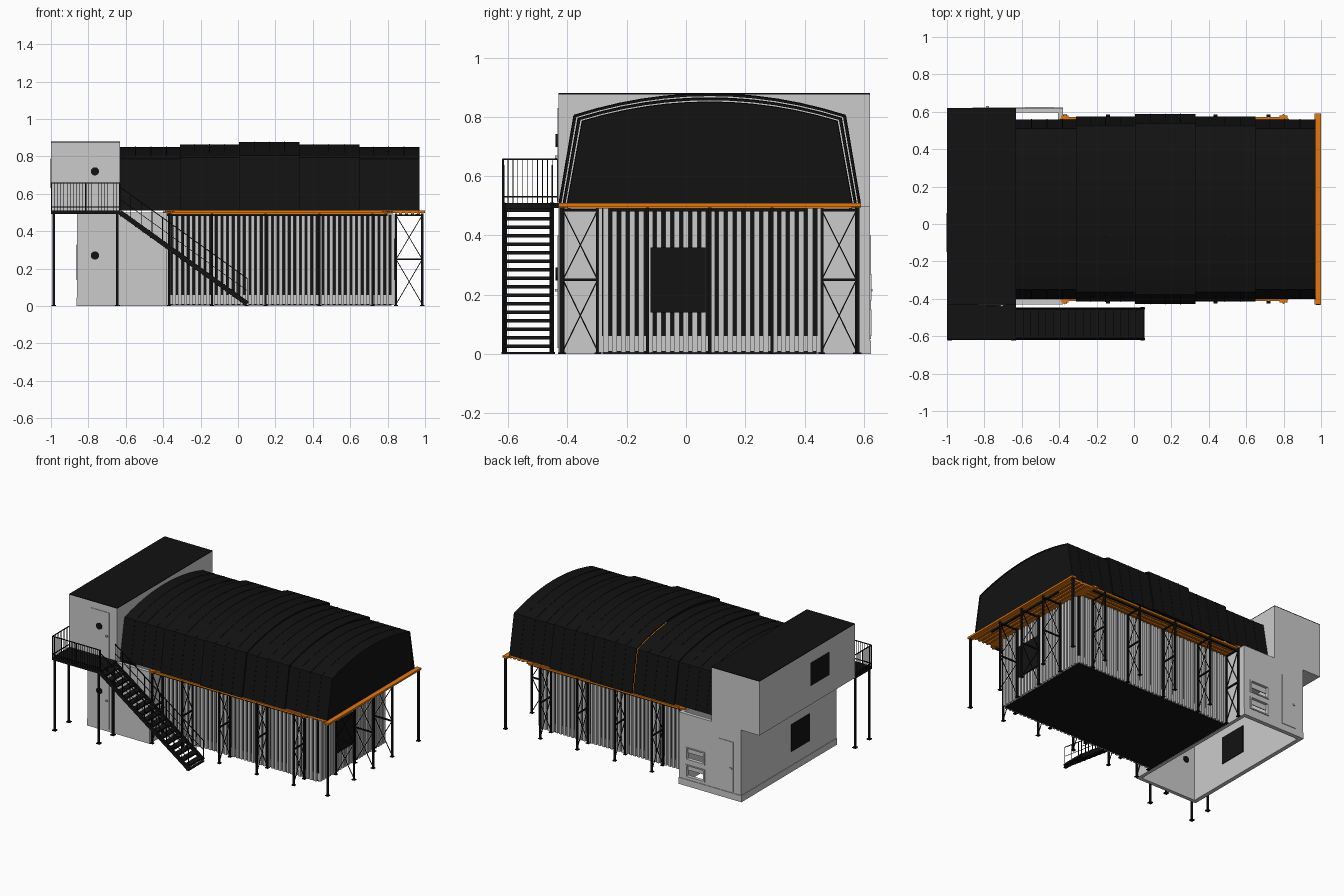
import bpy, bmesh, math
from mathutils import Vector, Matrix

if "Cube" in bpy.data.objects:
    bpy.data.objects.remove(bpy.data.objects["Cube"])

def material(name, col):
    m = bpy.data.materials.new(name)
    m.diffuse_color = (*col, 1)
    m.use_nodes = True
    m.node_tree.nodes["Principled BSDF"].inputs["Base Color"].default_value = m.diffuse_color
    return m

BLACK = material("black", (0.006, 0.006, 0.006))
ORANGE = material("orange", (0.75, 0.19, 0.008))


class Part:
    """Collects primitives into one named mesh object."""
    def __init__(self, name, mat=None):
        self.name, self.mat, self.bm = name, mat, bmesh.new()

    def box(self, x0, x1, y0, y1, z0, z1):
        m = Matrix.Translation(((x0 + x1) / 2, (y0 + y1) / 2, (z0 + z1) / 2)) @ \
            Matrix.Diagonal((x1 - x0, y1 - y0, z1 - z0, 1))
        bmesh.ops.create_cube(self.bm, size=1, matrix=m)
        return self

    def bar(self, a, b, w=0.006, h=None):
        a, b = Vector(a), Vector(b)
        d = b - a
        m = Matrix.Translation((a + b) / 2) @ d.to_track_quat('Z', 'Y').to_matrix().to_4x4() @ \
            Matrix.Diagonal((w, h or w, d.length, 1))
        bmesh.ops.create_cube(self.bm, size=1, matrix=m)
        return self

    def disc(self, c, r, depth):
        m = Matrix.Translation(c) @ Matrix.Rotation(math.pi / 2, 4, 'X')
        bmesh.ops.create_cone(self.bm, cap_ends=True, segments=24, radius1=r, radius2=r, depth=depth, matrix=m)
        return self

    def done(self):
        bmesh.ops.recalc_face_normals(self.bm, faces=self.bm.faces)
        me = bpy.data.meshes.new(self.name)
        self.bm.to_mesh(me)
        self.bm.free()
        if self.mat:
            me.materials.append(self.mat)
        ob = bpy.data.objects.new(self.name, me)
        bpy.context.collection.objects.link(ob)
        return ob


# Upper office block and its black roof
Part("upper_block").box(-1, -.63, -.43, .62, .5, .875).done()
Part("upper_block_roof", BLACK).box(-1, -.63, -.43, .62, .875, .88).done()

# Lower block: open shell with two window openings in the back wall
t = .025
p = Part("lower_block_walls")
p.box(-.86, -.38, -.43, -.43 + t, 0, .5)
p.box(-.86, -.86 + t, -.43 + t, .62 - t, 0, .5)
p.box(-.38 - t, -.38, -.43 + t, .62 - t, 0, .5)
p.box(-.86, -.58, .62 - t, .62, 0, .5).box(-.43, -.38, .62 - t, .62, 0, .5)
for z0, z1 in ((0, .06), (.15, .18), (.27, .5)):
    p.box(-.58, -.43, .62 - t, .62, z0, z1)
p.done()
p = Part("back_window_frames")
for z0, z1 in ((.06, .15), (.18, .27)):
    for x in (-.58, -.44):
        p.box(x, x + .01, .6, .625, z0, z1)
    for z in (z0, z1 - .008):
        p.box(-.58, -.43, .6, .625, z, z + .008)
    p.box(-.57, -.44, .6, .606, (z0 + z1) / 2, z1)
p.done()
p = Part("plinth")
p.box(-.864, -.38, .62, .624, 0, .045).box(-.864, -.86, -.43, .62, 0, .045).done()

# Doors with round windows, handles and a back door
p = Part("doors")
g = Part("door_round_windows", BLACK)
for z0, z1, zc in ((.02, .40, .27), (.515, .83, .72)):
    p.box(-.835, -.69, -.434, -.43, z0, z1)
    p.box(-.715, -.70, -.442, -.434, zc - .06, zc - .05)
    g.disc((-.765, -.434, zc), .022, .012)
p.box(-.80, -.69, .62, .624, .05, .40).box(-.79, -.775, .624, .63, .21, .22)
p.done()
g.disc((-.765, -.403, .27), .022, .006)
g.done()

# Dark square windows on the left side and on the hall end
p = Part("square_windows", BLACK)
p.box(-1.0, -.99, -.15, .06, .63, .79)
p.bm.verts.ensure_lookup_table()
for v in p.bm.verts:
    v.co.x -= .002
p.box(-.864, -.83, -.13, .07, .14, .33)
p.box(.80, .845, -.12, .065, .14, .36)
p.done()

# Hall: floor, inner box, ribbed cladding and dark strips between ribs
HX0, HX1, HY0, HY1 = -.38, .82, -.28, .44
Part("hall_floor", BLACK).box(HX0, HX1, HY0, HY1, .002, .01).done()
Part("hall_core").box(HX0, HX1, HY0, HY1, .01, .49).done()
ribs, gaps = Part("cladding_ribs"), Part("cladding_dark_strips", BLACK)
n = 40
for i in range(n):
    x = HX0 + (HX1 - HX0) * i / n
    for y, s in ((HY0, -1), (HY1, 1)):
        a, b = sorted((y, y + s * .016))
        ribs.box(x, x + .018, a, b, .005, .49)
        a, b = sorted((y, y + s * .003))
        gaps.box(x + .018, x + .03, a, b, .06, .49)
n = 24
for i in range(n):
    y = HY0 + (HY1 - HY0) * i / n
    ribs.box(HX1, HX1 + .016, y, y + .018, .005, .49)
    gaps.box(HX1, HX1 + .003, y + .018, y + .03, .06, .49)
ribs.done()
gaps.done()

# Top band above the cladding
p = Part("wall_top_band", BLACK)
p.box(-.38, .80, HY0 - .12, HY0 - .11, .48, .492).box(-.38, .80, HY1 + .11, HY1 + .12, .48, .492)
p.box(.95, .96, -.25, .40, .48, .492).done()

# Braced support frames: two posts, a middle bar and two crosses
p = Part("support_frames", BLACK)
def frame(a, b):
    at = lambda q, z: (q[0], q[1], z)
    for q in (a, b):
        p.bar(at(q, 0), at(q, .495), .011)
        p.box(q[0] - .011, q[0] + .011, q[1] - .011, q[1] + .011, 0, .005)
    p.bar(at(a, .25), at(b, .25), .009)
    p.bar(at(a, .485), at(b, .485), .009)
    for z0, z1 in ((.01, .25), (.25, .485)):
        p.bar(at(a, z0), at(b, z1), .004)
        p.bar(at(a, z1), at(b, z0), .004)
for x in (-.37, -.14, .147, .435, .72):
    frame((x, -.415), (x, -.298))
    frame((x, .575), (x, .458))
for y in (-.13, .08, .29):
    frame((.985, y), (.845, y))
for y in (-.42, .58):
    p.bar((.985, y, 0), (.985, y, .495), .012)
    p.box(.973, .997, y - .012, y + .012, 0, .005)
p.done()

# Orange deck under the roof, with joists, end beam and bracket tips
p = Part("orange_deck", ORANGE)
p.box(-.39, .97, -.40, .56, .498, .51)
for i in range(4):
    d = i * .032
    p.box(-.39, .80, -.412 + d, -.397 + d, .49, .503)
    p.box(-.39, .80, .557 - d, .572 - d, .49, .503)
    p.box(.972 - d - .015, .972 - d, -.40, .56, .49, .503)
p.box(.965, 1, -.43, .59, .497, .51)
for x in (-.37, .80):
    for y in (-.40, .56):
        p.bar((x, y, .497), (x, y, .508), .042)
        c = Matrix.Translation((x, y, .5)) @ Matrix.Rotation(math.pi / 4, 4, 'Z') @ Matrix.Diagonal((.042, .042, .012, 1))
        bmesh.ops.create_cube(p.bm, size=1, matrix=c)
p.done()

# Arched roof: five nested shells, the tallest in the middle
YC = .08
def arch(off):
    half, sh, top = .508 - off, .805 - off * .7, .878 - off
    pts = [(-half, .51)]
    for i in range(13):
        u = -1 + i / 6
        pts.append((u * (.458 - off), sh + (top - sh) * (1 - u * u)))
    return [(YC + y, z) for y, z in pts + [(half, .51)]]

def roof_section(name, x0, x1, off, cap):
    p = Part(name, BLACK)
    rings = [[p.bm.verts.new((x, y, z)) for y, z in arch(o)]
             for x, o in ((x0, off), (x1, off), (x1, off + .008), (x0, off + .008))]
    k = len(rings[0])
    for a in range(4):
        r, s = rings[a], rings[(a + 1) % 4]
        for i in range(k - 1):
            p.bm.faces.new((r[i], r[i + 1], s[i + 1], s[i]))
    for e in (0, -1):
        p.bm.faces.new([r[e] for r in rings])
    if cap:
        p.bm.faces.new([p.bm.verts.new((x1 - .003, y, z)) for y, z in arch(off + .004)])
    # thin hoops over the covering
    for j in range(1, 4):
        x = x0 + (x1 - x0) * j / 4
        q = arch(off)
        for a, b in zip(q, q[1:]):
            p.bar((x, *a), (x, *b), .004)
    p.done()

roof_section("roof_section_1", -.63, -.30, .028, False)
roof_section("roof_section_2", -.31, .005, .014, False)
roof_section("roof_section_3", .005, .33, 0, False)
roof_section("roof_section_4", .32, .65, .014, False)
roof_section("roof_section_5", .64, .97, .028, True)

# Entrance platform with posts and railing
p = Part("platform", BLACK)
p.box(-1, -.63, -.62, -.43, .492, .51)
for x in (-.985, -.645):
    for y in (-.61, -.455):
        p.bar((x, y, 0), (x, y, .495), .012)
        p.box(x - .013, x + .013, y - .013, y + .013, 0, .006)
p.done()
p = Part("platform_railing", BLACK)
for z in (.53, .657):
    p.bar((-.997, -.617, z), (-.63, -.617, z), .005)
    p.bar((-.997, -.617, z), (-.997, -.435, z), .005)
for i in range(23):
    x = -.997 + i * .0166
    p.bar((x, -.617, .51), (x, -.617, .657), .007 if i % 11 == 0 else .0025)
for i in range(1, 12):
    y = -.617 + i * .0166
    p.bar((-.997, y, .51), (-.997, y, .657), .0025)
p.done()

# Stairs: stringers, treads and handrails
p = Part("stairs", BLACK)
xa, za, xb, zb = -.63, .50, .05, .012
for y in (-.615, -.452):
    p.bar((xa, y, za), (xb, y, zb), .012, .026)
    p.bar((xa, y, za + .135), (xb, y, zb + .135), .005)
    p.bar((xa, y, za + .07), (xb, y, zb + .07), .003)
    for i in range(13):
        f = i / 12
        x, z = xa + (xb - xa) * f, za + (zb - za) * f
        p.bar((x, y, z), (x, y, z + .135), .004)
for i in range(17):
    f = (i + .5) / 17
    x, z = xa + (xb - xa) * f, za + (zb - za) * f
    p.box(x - .02, x + .02, -.612, -.455, z - .006, z + .006)
p.box(.035, .055, -.622, -.445, 0, .006)
p.done()
